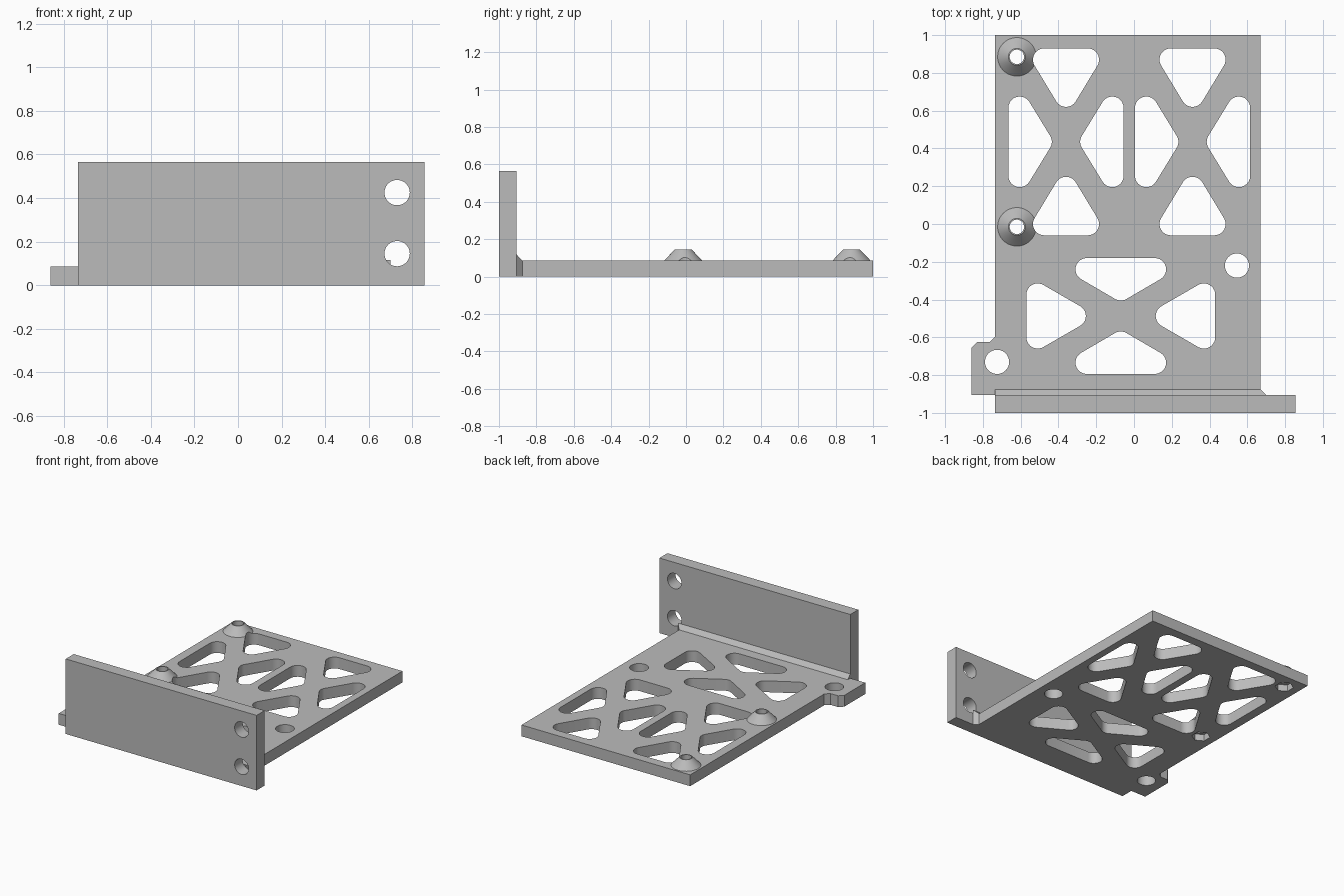
import bpy, bmesh
from math import cos, sin, pi, radians
from mathutils import Matrix

cube = bpy.data.objects.get("Cube")
if cube:
    bpy.data.objects.remove(cube, do_unlink=True)

grey = bpy.data.materials.new("plain grey")
grey.use_nodes = True
colour = (0.5, 0.5, 0.5, 1)
grey.diffuse_color = colour
grey.node_tree.nodes["Principled BSDF"].inputs["Base Color"].default_value = colour

T = 0.085               # plate thickness
WALL_Y = -0.905         # back face of the front wall
BOSSES = [(-0.62, 0.885), (-0.62, -0.015)]


def finish(bm, name):
    bmesh.ops.recalc_face_normals(bm, faces=bm.faces)
    mesh = bpy.data.meshes.new(name)
    bm.to_mesh(mesh)
    bm.free()
    mesh.materials.append(grey)
    obj = bpy.data.objects.new(name, mesh)
    bpy.context.collection.objects.link(obj)
    return obj


def add_prism(bm, outline, z0, z1):
    face = bm.faces.new([bm.verts.new((x, y, z0)) for x, y in outline])
    up = bmesh.ops.extrude_face_region(bm, geom=[face])["geom"]
    verts = [v for v in up if isinstance(v, bmesh.types.BMVert)]
    bmesh.ops.translate(bm, verts=verts, vec=(0, 0, z1 - z0))
    return verts + list(face.verts)


def add_cone(bm, x, y, z0, z1, r0, r1, sides=48):
    return bmesh.ops.create_cone(
        bm, cap_ends=True, segments=sides, radius1=r0, radius2=r1, depth=z1 - z0,
        matrix=Matrix.Translation((x, y, (z0 + z1) / 2)))["verts"]


def rounded_triangle(corners, r=0.06, steps=10):
    # corners run counter-clockwise; each becomes an arc between edge normals
    points = []
    for i, (x, y) in enumerate(corners):
        px, py = corners[i - 1]
        nx, ny = corners[(i + 1) % 3]
        a = Matrix(((x - px, y - py), (nx - x, ny - y)))
        d0, d1 = a[0].normalized(), a[1].normalized()
        turn = d1.angle_signed(d0)
        turn = abs(turn)
        for k in range(steps + 1):
            t = turn * k / steps
            c, s = cos(t), sin(t)
            ox, oy = d0.y, -d0.x
            points.append((x + r * (ox * c - oy * s), y + r * (ox * s + oy * c)))
    return points


def cut(obj, cutter, operation="DIFFERENCE"):
    mod = obj.modifiers.new("cut", "BOOLEAN")
    mod.object = cutter
    mod.operation = operation
    mod.solver = "EXACT"
    bpy.context.view_layer.objects.active = obj
    bpy.ops.object.modifier_apply(modifier=mod.name)


# Base plate with the side lug
bm = bmesh.new()
add_prism(bm, [(-0.86, WALL_Y), (0.67, WALL_Y), (0.67, 1), (-0.735, 1), (-0.735, -0.595),
               (-0.765, -0.625), (-0.83, -0.625), (-0.86, -0.655)], 0, T)
plate = finish(bm, "base_plate")

# Chamfered web between plate and wall
bm = bmesh.new()
for y, x, z in [(WALL_Y, 0.7, 0.117), (-0.875, 0.67, T)]:
    for p in [(-0.735, y, 0), (x, y, 0), (x, y, z), (-0.735, y, z)]:
        bm.verts.new(p)
bmesh.ops.convex_hull(bm, input=bm.verts)
web = finish(bm, "corner_web")
cut(plate, web, "UNION")
bpy.data.objects.remove(web, do_unlink=True)

# Cutter for the lightening windows and the mounting holes
bm = bmesh.new()
panels = [((-0.36, 0.435), (0.115, 0.435, 0.245), (0.245, 0.18, 0.135)),
          ((0.31, 0.435), (0.115, 0.435, 0.245), (0.245, 0.18, 0.135)),
          ((-0.07, -0.487), (0.18, 0.247, 0.142), (0.44, 0.1125, 0.245))]
for (cx, cy), (w, far, near), (sfar, h, snear) in panels:
    for s in (1, -1):
        upright = [(w * s, far * s), (-w * s, far * s), (0, near * s)]
        sideways = [(sfar * s, -h * s), (sfar * s, h * s), (snear * s, 0)]
        for tri in (upright, sideways):
            shape = rounded_triangle([(cx + x, cy + y) for x, y in tri])
            add_prism(bm, shape, -0.1, 0.3)
for x, y in [(-0.725, -0.73), (0.545, -0.22)]:
    add_cone(bm, x, y, -0.1, 0.3, 0.064, 0.064)
windows = finish(bm, "window_cutter")

# Cutters for the screw holes and the hexagonal nut pockets
bm = bmesh.new()
for x, y in BOSSES:
    add_cone(bm, x, y, -0.1, 0.3, 0.038, 0.038)
screws = finish(bm, "screw_cutter")
bm = bmesh.new()
for x, y in BOSSES:
    add_cone(bm, x, y, -0.1, 0.05, 0.065, 0.065, 6)
pockets = finish(bm, "pocket_cutter")

# Conical bosses
bosses = []
for name, (x, y) in zip(("back_boss", "middle_boss"), BOSSES):
    bm = bmesh.new()
    add_cone(bm, x, y, T, 0.145, 0.102, 0.045)
    bosses.append(finish(bm, name))
for obj in [plate] + bosses:
    for cutter in (windows, screws):
        cut(obj, cutter)
cut(plate, pockets)

# Front wall with two holes
bm = bmesh.new()
add_prism(bm, [(-0.735, -1), (0.855, -1), (0.855, WALL_Y), (-0.735, WALL_Y)], 0, 0.565)
wall = finish(bm, "front_wall")
bm = bmesh.new()
for z in (0.145, 0.425):
    verts = add_cone(bm, 0, 0, -0.2, 0.2, 0.058, 0.058)
    bmesh.ops.rotate(bm, verts=verts, matrix=Matrix.Rotation(pi / 2, 3, "X"))
    bmesh.ops.translate(bm, verts=verts, vec=(0.73, -0.95, z))
wall_holes = finish(bm, "wall_hole_cutter")
cut(wall, wall_holes)

for cutter in (windows, screws, pockets, wall_holes):
    bpy.data.objects.remove(cutter, do_unlink=True)

# Smooth round surfaces, sharp edges
bpy.ops.object.select_all(action="DESELECT")
for obj in [plate, wall] + bosses:
    obj.select_set(True)
bpy.context.view_layer.objects.active = plate
bpy.ops.object.shade_smooth_by_angle(angle=radians(30))
